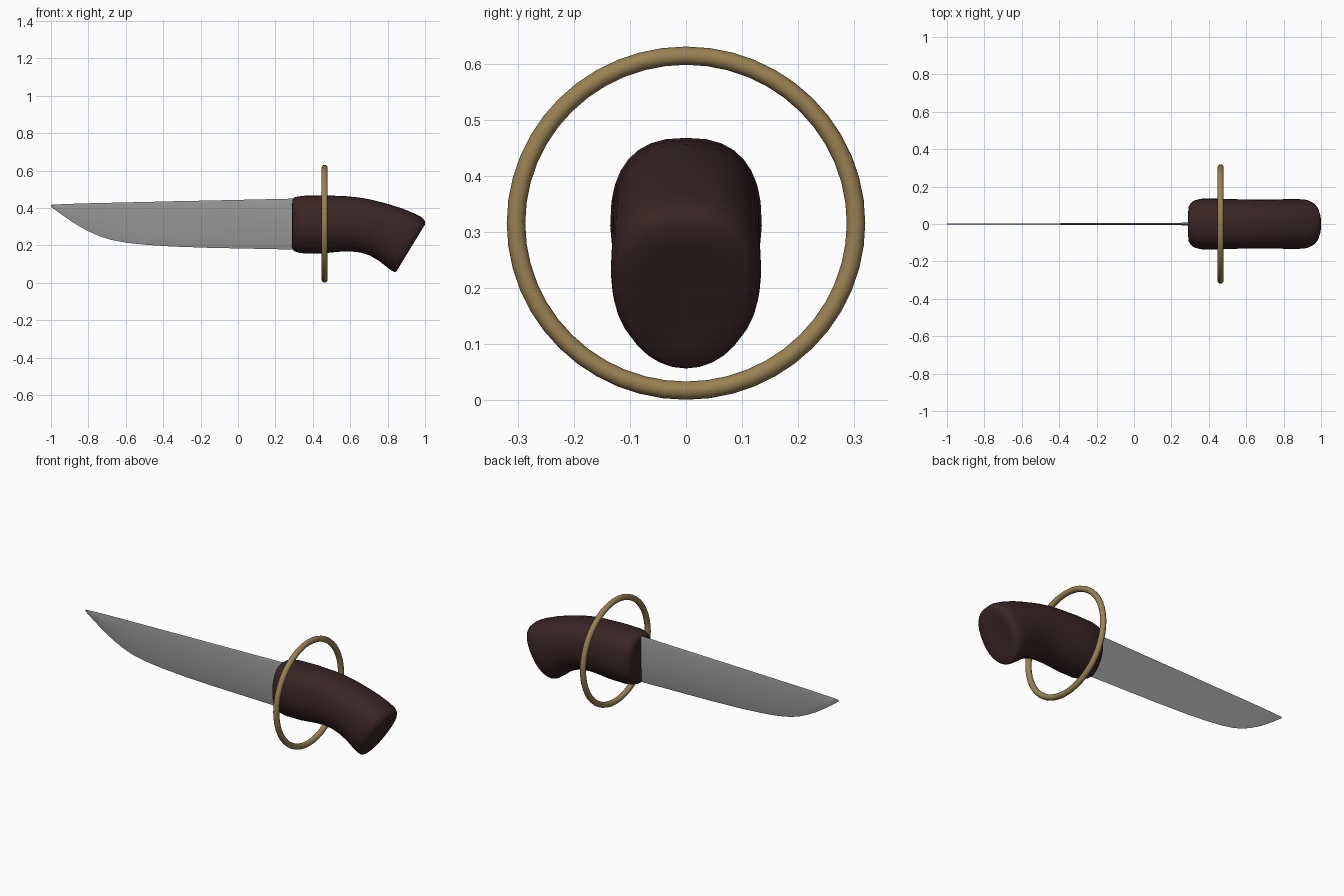
import bpy, bmesh, math

if "Cube" in bpy.data.objects:
    bpy.data.objects.remove(bpy.data.objects["Cube"])


def material(name, rgb):
    m = bpy.data.materials.new(name)
    m.diffuse_color = (*rgb, 1)
    m.use_nodes = True
    m.node_tree.nodes["Principled BSDF"].inputs["Base Color"].default_value = m.diffuse_color
    return m


steel = material("grey steel", (0.29, 0.29, 0.29))
leather = material("dark brown", (0.042, 0.018, 0.019))
brass = material("aged brass", (0.32, 0.22, 0.085))


def loft(name, rings, mat, angle):
    """Skin a list of closed rings and cap both ends."""
    bm = bmesh.new()
    loops = [[bm.verts.new(p) for p in ring] for ring in rings]
    for a, b in zip(loops, loops[1:]):
        for i in range(len(a)):
            j = (i + 1) % len(a)
            bm.faces.new((a[i], a[j], b[j], b[i]))
    bm.faces.new(loops[0])
    bm.faces.new(loops[-1])
    bmesh.ops.recalc_face_normals(bm, faces=bm.faces)
    me = bpy.data.meshes.new(name)
    bm.to_mesh(me)
    bm.free()
    me.materials.append(mat)
    ob = bpy.data.objects.new(name, me)
    bpy.context.collection.objects.link(ob)
    bpy.ops.object.select_all(action='DESELECT')
    ob.select_set(True)
    bpy.context.view_layer.objects.active = ob
    bpy.ops.object.shade_smooth_by_angle(angle=math.radians(angle))
    return ob


# Blade: x, spine z, cutting edge z; thickest just below the spine
blade_profile = [(-1.0, 0.417, 0.407), (-0.95, 0.420, 0.370), (-0.9, 0.422, 0.335),
                 (-0.85, 0.424, 0.303), (-0.8, 0.425, 0.276), (-0.74, 0.427, 0.249),
                 (-0.68, 0.428, 0.230), (-0.6, 0.430, 0.215), (-0.5, 0.432, 0.204),
                 (-0.35, 0.436, 0.194), (-0.15, 0.440, 0.187), (0.33, 0.451, 0.177)]
rings = []
for x, top, bottom in blade_profile:
    t = 0.0015 + 0.0055 * (x + 1) / 1.33
    side = [(0.05, t), (0.9, 0.6 * t)]
    ring = [(x, 0, top)]
    ring += [(x, y, top + (bottom - top) * f) for f, y in side]
    ring += [(x, 0, bottom)]
    ring += [(x, -y, top + (bottom - top) * f) for f, y in reversed(side)]
    rings.append(ring)
loft("blade", rings, steel, 30)

# Handle: top x, z, bottom x, z and half width of each section along the bend
sections = [(0.290, 0.425, 0.290, 0.190, 0.070), (0.291, 0.445, 0.292, 0.178, 0.090),
            (0.302, 0.457, 0.302, 0.169, 0.110), (0.322, 0.462, 0.322, 0.162, 0.126),
            (0.360, 0.466, 0.360, 0.156, 0.135), (0.460, 0.468, 0.450, 0.157, 0.135),
            (0.580, 0.463, 0.550, 0.167, 0.132), (0.650, 0.456, 0.600, 0.168, 0.131),
            (0.720, 0.443, 0.655, 0.162, 0.131), (0.800, 0.422, 0.707, 0.145, 0.131),
            (0.880, 0.397, 0.755, 0.117, 0.133), (0.945, 0.370, 0.797, 0.083, 0.134),
            (0.982, 0.351, 0.823, 0.064, 0.131), (0.998, 0.335, 0.838, 0.057, 0.122),
            (1.000, 0.312, 0.848, 0.063, 0.108), (0.970, 0.268, 0.868, 0.105, 0.072)]
SIDES = 32
rings = []
for tx, tz, bx, bz, w in sections:
    ring = []
    for i in range(SIDES):
        a = 2 * math.pi * i / SIDES
        c, s = math.cos(a), math.sin(a)
        p = 0.8 if c > 0 else 1.0        # squarer back, rounder belly
        v = math.copysign(abs(c) ** p, c)
        y = math.copysign(abs(s) ** p, s) * w
        ring.append(((tx + bx) / 2 + v * (tx - bx) / 2, y, (tz + bz) / 2 + v * (tz - bz) / 2))
    rings.append(ring)
loft("handle", rings, leather, 50)

# Loose ring around the handle
bpy.ops.mesh.primitive_torus_add(major_segments=48, minor_segments=12, major_radius=0.303,
                                 minor_radius=0.0165, location=(0.463, 0, 0.316),
                                 rotation=(0, math.pi / 2, 0))
ring_guard = bpy.context.object
ring_guard.name = "ring_guard"
ring_guard.scale = (0.985, 1, 1)
ring_guard.data.materials.append(brass)
bpy.ops.object.shade_smooth()
